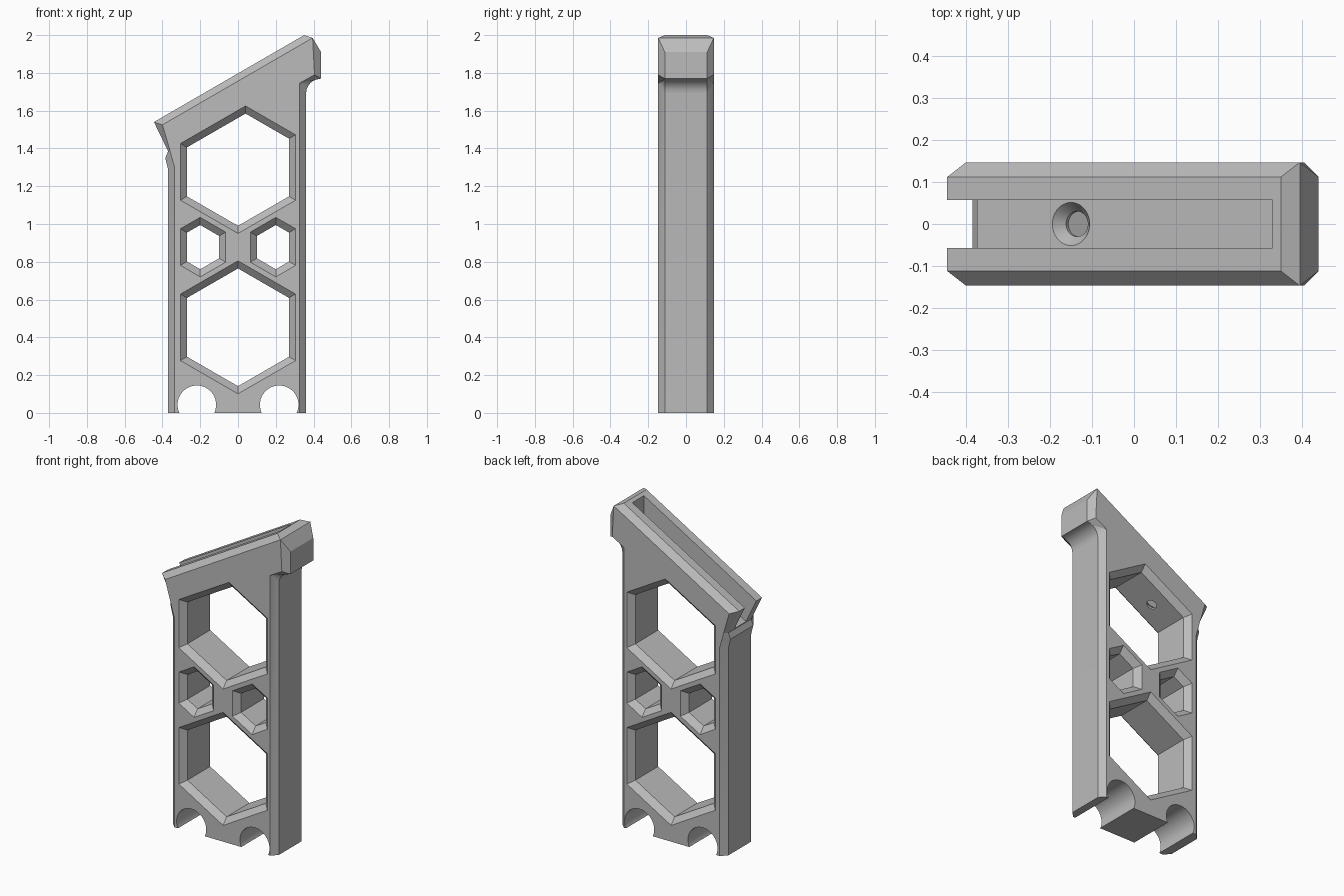
import bpy, bmesh, math
from mathutils import Vector, Matrix

if "Cube" in bpy.data.objects:
    bpy.data.objects.remove(bpy.data.objects["Cube"], do_unlink=True)

HALF, BEVEL = 0.147, 0.035      # half thickness, edge chamfer
SLOPE = math.tan(math.radians(30))

grey = bpy.data.materials.new("plain_grey")
grey.use_nodes = True
grey.diffuse_color = (0.5, 0.5, 0.5, 1)
grey.node_tree.nodes["Principled BSDF"].inputs["Base Color"].default_value = (0.5, 0.5, 0.5, 1)


def finish(name, bm):
    bmesh.ops.remove_doubles(bm, verts=bm.verts, dist=0.0005)
    bmesh.ops.recalc_face_normals(bm, faces=bm.faces)
    mesh = bpy.data.meshes.new(name)
    bm.to_mesh(mesh)
    bm.free()
    obj = bpy.data.objects.new(name, mesh)
    bpy.context.collection.objects.link(obj)
    mesh.materials.append(grey)
    return obj


def loft(name, sections):
    """Skin a list of (y, outline) sections, merging coincident points."""
    bm = bmesh.new()
    rings = []
    for y, pts in sections:
        made = {}
        rings.append([made.setdefault(p, None) or made.update({p: bm.verts.new((p[0], y, p[1]))}) or made[p]
                      for p in pts])
    for a, b in zip(rings, rings[1:]):
        for i in range(len(a)):
            j = (i + 1) % len(a)
            quad = list(dict.fromkeys((a[i], a[j], b[j], b[i])))
            if len(quad) > 2:
                bm.faces.new(quad)
    for ring in (rings[0], rings[-1]):
        bm.faces.new(list(dict.fromkeys(ring)))
    return finish(name, bm)


def offset(pts, d):
    """Grow a convex counter-clockwise outline by d."""
    out = []
    for i, p in enumerate(pts):
        p = Vector(p)
        e1 = (p - Vector(pts[i - 1])).normalized()
        e2 = (Vector(pts[(i + 1) % len(pts)]) - p).normalized()
        n1, n2 = Vector((e1.y, -e1.x)), Vector((e2.y, -e2.x))
        q = p + (n1 + n2) * d / (1 + n1.dot(n2))
        out.append((q.x, q.y))
    return out


def window(pts):
    """Cutter for a hexagonal opening chamfered on both faces."""
    wide, narrow = offset(pts, 0.02), offset(pts, -BEVEL)
    e, m = HALF + 0.02, HALF - BEVEL
    return loft("window_cutter", [(-e, wide), (-m, narrow), (m, narrow), (e, wide)])


def cone(name, r1, r2, depth, place):
    bm = bmesh.new()
    bmesh.ops.create_cone(bm, cap_ends=True, segments=48, radius1=r1, radius2=r2,
                          depth=depth, matrix=place)
    return finish(name, bm)


# Body outline: each outer point is paired with its point on the flat face
fillet = [((0.44 - 0.08 * math.cos(a), 1.69 + 0.08 * math.sin(a)), (0.325, 1.745))
          for a in [math.radians(15 * k) for k in range(6)]]
crest = (0.395, 1.985)
pairs = [((-0.37, 0.0), (-0.335, 0.0)), ((0.36, 0.0), (0.325, 0.0))] + fillet + [
    ((0.44, 1.77), (0.405, 1.79)), ((0.44, 1.91), crest), (crest, crest),
    ((0.35, 2.0), crest), ((-0.445, 1.54), (-0.40, 1.525)),
    ((-0.37, 1.385), (-0.362, 1.395)), ((-0.385, 1.35), (-0.35, 1.35)),
    ((-0.37, 1.29), (-0.335, 1.30))]
outer, inner = [p[0] for p in pairs], [p[1] for p in pairs]
m = HALF - BEVEL
body = loft("grip_frame", [(-HALF, inner), (-m, outer), (m, outer), (HALF, inner)])

cutters = []

# Two large windows
cutters.append(window([(0, 0.95), (0.305, 1.126), (0.305, 1.472), (0.04, 1.625),
                       (-0.305, 1.426), (-0.305, 1.126)]))
cutters.append(window([(0.352 * math.cos(math.radians(60 * k - 90)),
                        0.453 + 0.352 * math.sin(math.radians(60 * k - 90))) for k in range(6)]))

# Two small windows, mirrored, each clipped on its outer side
small = [(0.2, 0.72), (0.305, 0.781), (0.305, 0.975), (0.2, 1.035), (0.065, 0.957), (0.065, 0.798)]
cutters.append(window(small))
cutters.append(window([(-x, z) for x, z in reversed(small)]))

# Round bores along the base
for side in (-1, 1):
    cutters.append(cone("bore_cutter", 0.102, 0.102, 1,
                        Matrix.Translation((side * 0.218, 0, 0.043)) @ Matrix.Rotation(math.pi / 2, 4, "X")))


# Sloping slot in the top, open at the low end
def floor(x):
    return 1.395 + (x + 0.37) * SLOPE


slot = [(-0.6, floor(-0.6)), (0.33, floor(0.33)), (0.33, 2.3), (-0.6, 2.3)]
cutters.append(loft("slot_cutter", [(-0.057, slot), (0.057, slot)]))

# Countersunk screw hole through the slot floor
x = -0.15
tilt = Matrix.Translation((x, 0, floor(x))) @ Matrix.Rotation(math.radians(-30), 4, "Y")
cutters.append(cone("screw_cutter", 0.03, 0.03, 0.2, tilt))
cutters.append(cone("countersink_cutter", 0.025, 0.055, 0.04, tilt @ Matrix.Translation((0, 0, -0.015))))

# Cut everything out of the body, then drop the cutters
bpy.context.view_layer.objects.active = body
for cutter in cutters:
    cutter.hide_render = True
    mod = body.modifiers.new("cut", "BOOLEAN")
    mod.operation, mod.solver, mod.object = "DIFFERENCE", "EXACT", cutter
    bpy.ops.object.modifier_apply(modifier=mod.name)
for cutter in cutters:
    bpy.data.objects.remove(cutter, do_unlink=True)

# Smooth the round parts, keep the facets sharp
bpy.ops.object.select_all(action="DESELECT")
body.select_set(True)
bpy.ops.object.shade_smooth_by_angle(angle=math.radians(20))
